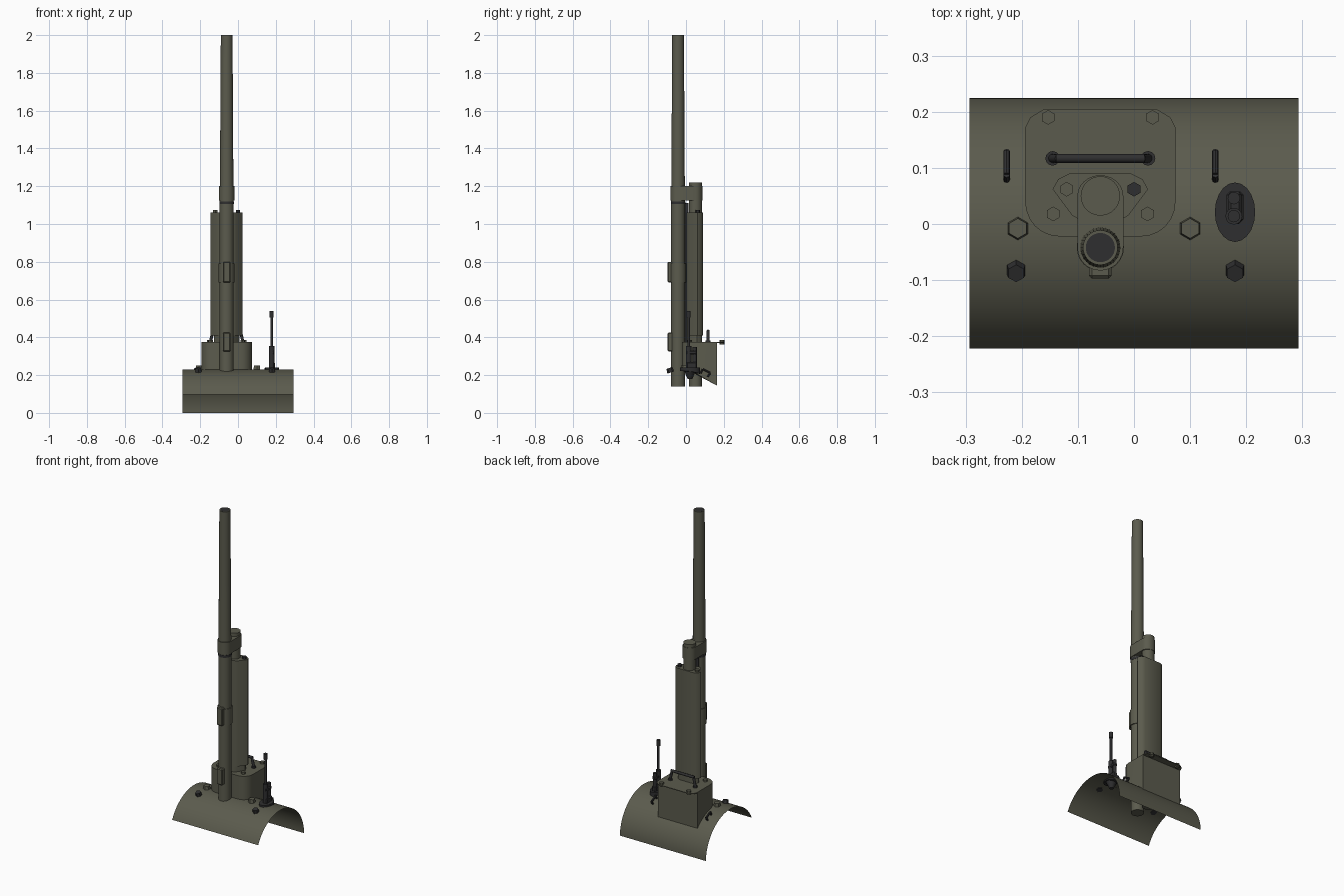
import bpy, bmesh, math
from mathutils import Vector

cube = bpy.data.objects.get("Cube")
if cube:
    bpy.data.objects.remove(cube, do_unlink=True)


def material(name, rgb):
    m = bpy.data.materials.new(name)
    m.use_nodes = True
    m.diffuse_color = (*rgb, 1)
    m.node_tree.nodes["Principled BSDF"].inputs["Base Color"].default_value = (*rgb, 1)
    return m


OLIVE = material("olive paint", (0.105, 0.105, 0.075))
DARK = material("dark steel", (0.028, 0.028, 0.029))
GUN_X, GUN_Y = -0.06, -0.042
ARC_Y, ARC_Z, ARC_R = -0.01, -0.005, 0.235


def plate_z(y):
    return ARC_Z + math.sqrt(ARC_R ** 2 - (y - ARC_Y) ** 2)


def plate_normal(y):
    return Vector((0, y - ARC_Y, plate_z(y) - ARC_Z)).normalized()


def finish(name, bm, mat, smooth=True):
    mesh = bpy.data.meshes.new(name)
    bm.to_mesh(mesh)
    bm.free()
    ob = bpy.data.objects.new(name, mesh)
    bpy.context.collection.objects.link(ob)
    mesh.materials.append(mat)
    if smooth:
        bpy.ops.object.select_all(action='DESELECT')
        ob.select_set(True)
        bpy.context.view_layer.objects.active = ob
        bpy.ops.object.shade_smooth_by_angle(angle=math.radians(35))
    return ob


def rod(name, a, b, r, mat, r2=None, sides=24):
    # cylinder or cone between two points
    a, b = Vector(a), Vector(b)
    bm = bmesh.new()
    bmesh.ops.create_cone(bm, cap_ends=True, segments=sides, radius1=r,
                          radius2=r if r2 is None else r2, depth=(b - a).length)
    ob = finish(name, bm, mat, sides > 8)
    ob.rotation_mode = 'QUATERNION'
    ob.rotation_quaternion = Vector((0, 0, 1)).rotation_difference(b - a)
    ob.location = (a + b) / 2
    return ob


def upright(name, x, y, z0, z1, r, mat, r2=None, sides=24):
    return rod(name, (x, y, z0), (x, y, z1), r, mat, r2, sides)


def box(name, lo, hi, mat, bevel=0.0):
    lo, hi = Vector(lo), Vector(hi)
    bm = bmesh.new()
    bmesh.ops.create_cube(bm, size=1)
    for v in bm.verts:
        v.co = [c * s + m for c, s, m in zip(v.co, hi - lo, (lo + hi) / 2)]
    if bevel:
        bmesh.ops.bevel(bm, geom=bm.edges[:], offset=bevel, segments=1, affect='EDGES')
    return finish(name, bm, mat, False)


def prism(name, outline, bottom, top, mat):
    # outline extruded upward; bottom may be a height or a function of y
    low = bottom if callable(bottom) else lambda y: bottom
    bm = bmesh.new()
    a = [bm.verts.new((x, y, low(y))) for x, y in outline]
    b = [bm.verts.new((x, y, top)) for x, y in outline]
    bm.faces.new(a)
    bm.faces.new(b)
    for i in range(len(a)):
        j = (i + 1) % len(a)
        bm.faces.new((a[i], a[j], b[j], b[i]))
    bmesh.ops.recalc_face_normals(bm, faces=bm.faces[:])
    return finish(name, bm, mat)


def mirrored(half):
    # reflect a half outline across the gun axis
    return [(GUN_X + x, y) for x, y in half] + [(GUN_X - x, y) for x, y in reversed(half)]


# Curved sheet the mount sits on
bm = bmesh.new()
rows = []
for i in range(33):
    t = math.radians(154.5 + (1.2 - 154.5) * i / 32)
    y, z = ARC_Y + ARC_R * math.cos(t), ARC_Z + ARC_R * math.sin(t)
    rows.append([bm.verts.new((x, y, z)) for x in (-0.293, 0.293)])
for p, q in zip(rows, rows[1:]):
    bm.faces.new((p[0], q[0], q[1], p[1]))
finish("curved_base_plate", bm, OLIVE)

# Housing with rounded front corners and an overhanging lid
front = [(math.sin(t) * 0.06 + 0.074, 0.04 - math.cos(t) * 0.062)
         for t in [math.pi / 2 * i / 6 for i in range(7)]]
prism("mount_housing", mirrored(front + [(0.134, 0.165)]),
      lambda y: plate_z(y) - 0.008, 0.372, OLIVE)
prism("housing_lid", mirrored(front + [(0.134, 0.172), (0.125, 0.19), (0.1, 0.205)]),
      0.37, 0.374, OLIVE)
for i, (dx, y) in enumerate(((0.093, 0.19), (0.084, 0.018))):
    for s in (-1, 1):
        upright(f"lid_bolt_{i}_{s}", GUN_X + s * dx, y, 0.362, 0.386, 0.013, OLIVE, sides=6)

# Carrying handle on the lid
for s in (-1, 1):
    x = GUN_X + s * 0.085
    upright(f"handle_foot_{s}", x, 0.117, 0.373, 0.383, 0.013, DARK, sides=12)
    rod(f"handle_leg_{s}", (x, 0.117, 0.38), (x - s * 0.012, 0.117, 0.433), 0.008, DARK, sides=12)
rod("handle_grip", (GUN_X - 0.079, 0.117, 0.433), (GUN_X + 0.079, 0.117, 0.433), 0.008, DARK, sides=12)

# Barrel: lower sleeve, tapered tube and dark bore
upright("barrel_sleeve", GUN_X, GUN_Y, 0.14, 1.15, 0.037, OLIVE, sides=32)
upright("barrel_tube", GUN_X, GUN_Y, 1.15, 2.0, 0.036, OLIVE, 0.031, 32)
upright("barrel_bore", GUN_X, GUN_Y, 1.996, 2.0005, 0.026, DARK, sides=32)
upright("sleeve_band", GUN_X, GUN_Y, 1.105, 1.12, 0.0385, DARK, sides=32)

# Recoil cylinder, guide rod and cradle
upright("recoil_cylinder", GUN_X, 0.05, 0.14, 1.22, 0.035, OLIVE, sides=32)
upright("guide_rod", -0.08, 0.004, 0.3, 1.11, 0.01, DARK, sides=12)
cradle = [(0.028, 0.003), (0.05, 0.015), (0.085, 0.062), (0.075, 0.08), (0.055, 0.09)]
prism("cradle", mirrored(cradle), 0.41, 1.06, OLIVE)
prism("cradle_foot", mirrored([(x * 0.8, y * 0.95) for x, y in cradle]), 0.36, 0.412, OLIVE)
for s, m in ((-1, OLIVE), (1, DARK)):
    upright(f"cradle_bolt_{s}", GUN_X + s * 0.06, 0.062, 1.055, 1.073, 0.013, m, sides=6)

# Yoke that joins the barrel and the recoil cylinder
arc = [math.pi * i / 12 for i in range(13)]
yoke = [(GUN_X + 0.041 * math.cos(t), 0.05 + 0.037 * math.sin(t)) for t in arc]
yoke += [(GUN_X - 0.041 * math.cos(t), GUN_Y - 0.041 * math.sin(t)) for t in arc]
prism("barrel_yoke", yoke, 1.125, 1.2, OLIVE)

# Clamps on the front of the sleeve
upright("clamp_collar", GUN_X, GUN_Y, 0.69, 0.79, 0.042, OLIVE, sides=32)
for i, (z0, z1) in enumerate(((0.69, 0.8), (0.325, 0.425))):
    box(f"clamp_block_{i}", (GUN_X - 0.02, -0.097, z0), (GUN_X + 0.02, -0.05, z1), OLIVE, 0.005)

# Bolts set square to the curved sheet
for i, (x, y, m, r) in enumerate(((-0.207, -0.008, OLIVE, 0.021), (0.1, -0.008, OLIVE, 0.021),
                                  (-0.21, -0.082, DARK, 0.019), (0.18, -0.082, DARK, 0.019))):
    p, n = Vector((x, y, plate_z(y))), plate_normal(y)
    rod(f"plate_bolt_{i}", p - n * 0.005, p + n * 0.02, r, m, r * 0.85, 6)

# Small lashing loops on the rear slope
for x in (-0.227, 0.145):
    ends = [Vector((x, y, plate_z(y))) + plate_normal(y) * 0.022 for y in (0.08, 0.117)]
    rod(f"loop_bar_{x}", ends[0], ends[1], 0.006, DARK, sides=8)
    for i, p in enumerate(ends):
        rod(f"loop_post_{x}_{i}", p, p - plate_normal(p.y) * 0.026, 0.006, DARK, sides=8)

# Antenna on an oval foot
foot = [(0.18 + 0.036 * math.cos(t), 0.021 + 0.053 * math.sin(t))
        for t in [math.tau * i / 20 for i in range(20)]]
prism("antenna_foot", foot, lambda y: plate_z(y) - 0.008, 0.24, DARK)
box("antenna_bracket", (0.165, 0.002, 0.235), (0.195, 0.058, 0.27), DARK, 0.006)
box("antenna_clamp", (0.168, 0.0, 0.31), (0.192, 0.058, 0.33), DARK, 0.005)
for name, y, z0, z1, r in (("antenna_socket", 0.014, 0.22, 0.355, 0.015),
                           ("antenna_post", 0.046, 0.22, 0.35, 0.011),
                           ("antenna_mast", 0.014, 0.35, 0.54, 0.007),
                           ("antenna_tip", 0.014, 0.505, 0.54, 0.011)):
    upright(name, 0.178, y, z0, z1, r, DARK, sides=16)
upright("antenna_under_cone", 0.18, 0.021, 0.18, 0.222, 0.012, DARK, 0.032, 16)
